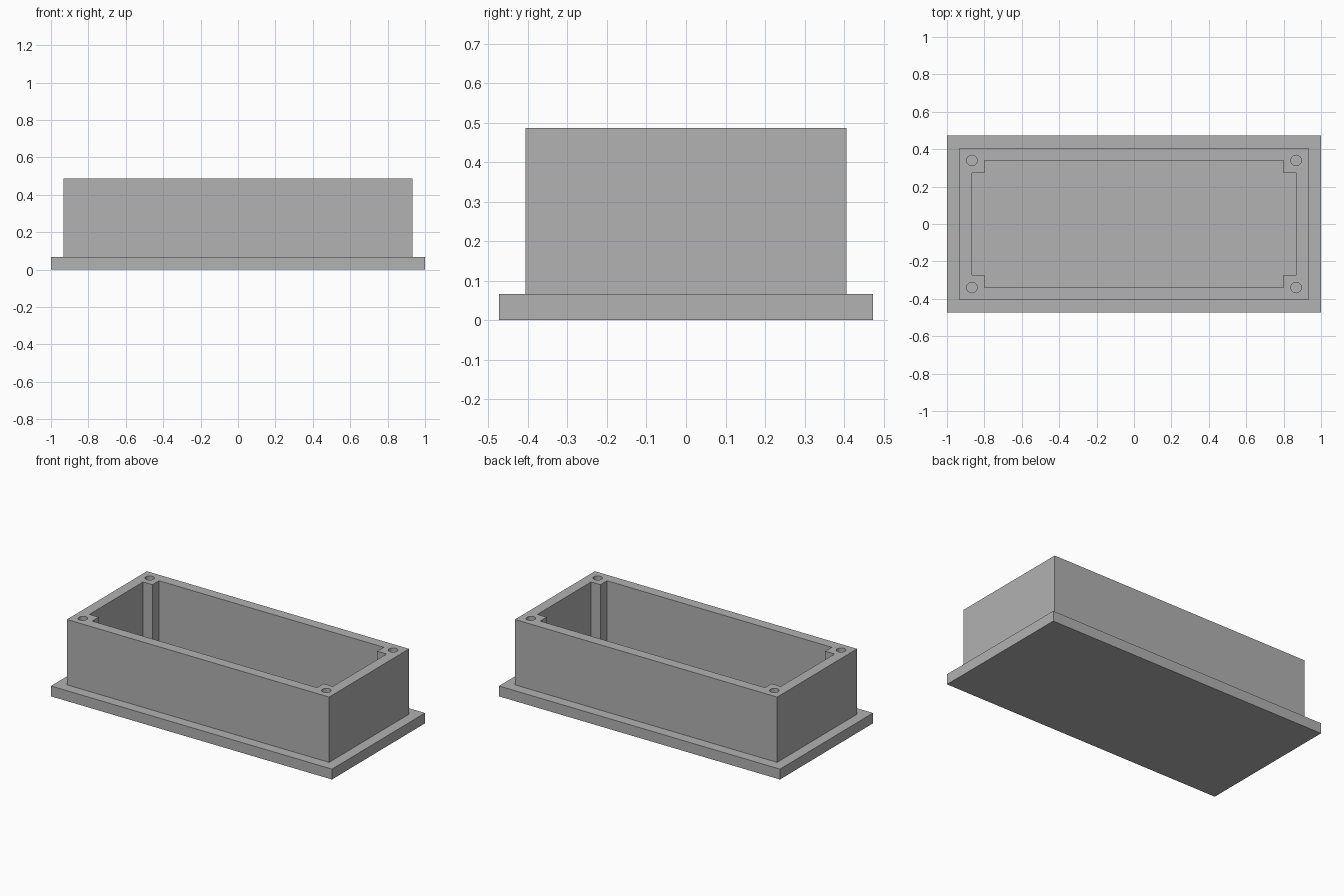
import bpy, bmesh, math

cube = bpy.data.objects.get("Cube")
if cube:
    bpy.data.objects.remove(cube, do_unlink=True)

T = 1 / 15                      # wall, floor and flange thickness
HX, HY, TOP = 1.0, 0.473, 0.487  # flange half sizes and overall height

grey = bpy.data.materials.new("plain grey")
grey.use_nodes = True
colour = (0.445, 0.445, 0.445, 1)
grey.diffuse_color = colour
grey.node_tree.nodes["Principled BSDF"].inputs["Base Color"].default_value = colour


def make_object(name, bm):
    mesh = bpy.data.meshes.new(name)
    bm.to_mesh(mesh)
    bm.free()
    mesh.materials.append(grey)
    obj = bpy.data.objects.new(name, mesh)
    bpy.context.collection.objects.link(obj)
    return obj


def add_loop(bm, points, z):
    verts = [bm.verts.new((x, y, z)) for x, y in points]
    return [bm.edges.new((a, b)) for a, b in zip(verts, verts[1:] + verts[:1])]


def mirrored(corner):
    """Repeat one corner's points (from the x side to the y side) in all quadrants."""
    flip = corner[::-1]
    return (corner + [(-x, y) for x, y in flip]
            + [(-x, -y) for x, y in corner] + [(x, -y) for x, y in flip])


# Flange: flat slab that also forms the cavity floor
bm = bmesh.new()
bmesh.ops.create_cube(bm, size=1)
bmesh.ops.scale(bm, vec=(2 * HX, 2 * HY, T), verts=bm.verts)
bmesh.ops.translate(bm, vec=(0, 0, T / 2), verts=bm.verts)
make_object("flange_base", bm)

# Walls: rim outline with square corner posts and a screw hole in each post
ix, iy = HX - 2 * T, HY - 2 * T
bm = bmesh.new()
rim = add_loop(bm, mirrored([(HX - T, HY - T)]), TOP)
rim += add_loop(bm, mirrored([(ix, iy - T), (ix - T, iy - T), (ix - T, iy)]), TOP)
for sx in (-1, 1):
    for sy in (-1, 1):
        angles = [math.tau * i / 32 for i in range(32)]
        rim += add_loop(bm, [(sx * ix + 0.028 * math.cos(a),
                              sy * iy + 0.028 * math.sin(a)) for a in angles], TOP)
bmesh.ops.triangle_fill(bm, edges=rim, use_beauty=True, normal=(0, 0, 1))
top_faces = list(bm.faces)

# Drop the wall surfaces from the rim down to the flange
walls = bmesh.ops.extrude_edge_only(bm, edges=[e for e in bm.edges if e.is_boundary])
lower = [g for g in walls["geom"] if isinstance(g, bmesh.types.BMVert)]
bmesh.ops.translate(bm, vec=(0, 0, T - TOP), verts=lower)
bmesh.ops.recalc_face_normals(bm, faces=bm.faces)
bm.normal_update()
if top_faces[0].normal.z < 0:
    bmesh.ops.reverse_faces(bm, faces=bm.faces)
make_object("box_walls", bm)
